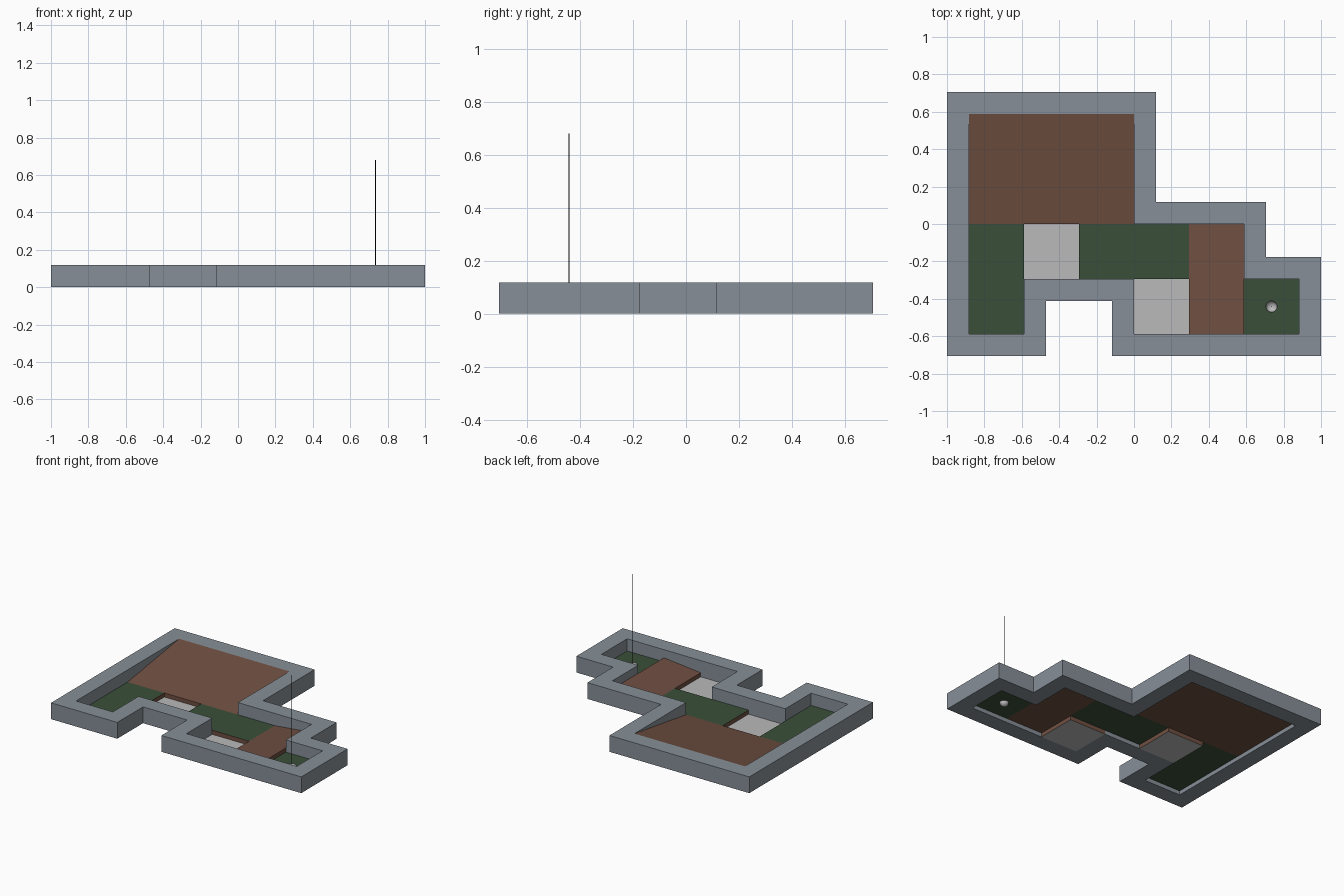
import bpy, bmesh, math

if "Cube" in bpy.data.objects:
    bpy.data.objects.remove(bpy.data.objects["Cube"])

U = 0.294          # one floor cell
W = 0.1176         # kerb width and height
F = 0.0294         # floor level


def material(name, rgb):
    m = bpy.data.materials.new(name)
    m.diffuse_color = (*rgb, 1)
    m.use_nodes = True
    m.node_tree.nodes["Principled BSDF"].inputs["Base Color"].default_value = m.diffuse_color
    return m


GREY = material("slate grey", (0.24, 0.275, 0.31))
GREEN = material("turf green", (0.043, 0.078, 0.042))
BROWN = material("earth brown", (0.16, 0.078, 0.053))
WHITE = material("sand white", (0.49, 0.49, 0.49))
BLACK = material("pole black", (0.008, 0.008, 0.008))


def make(name, verts, faces, mat, closed=False):
    me = bpy.data.meshes.new(name)
    me.from_pydata(verts, [], faces)
    me.materials.append(mat)
    if closed:
        bm = bmesh.new()
        bm.from_mesh(me)
        bmesh.ops.recalc_face_normals(bm, faces=bm.faces)
        bm.to_mesh(me)
        bm.free()
    ob = bpy.data.objects.new(name, me)
    bpy.context.collection.objects.link(ob)
    return ob


def tile(name, x0, x1, y0, y1, z, mat):
    """Flat floor tile, sizes in cells."""
    return make(name, [(x0 * U, y0 * U, z), (x1 * U, y0 * U, z),
                       (x1 * U, y1 * U, z), (x0 * U, y1 * U, z)], [(0, 1, 2, 3)], mat)


def ramp(name, x0, x1, y0, y1, top, along_x):
    """Closed wedge with a flat base, rising along x or y."""
    c = [(x0, y0), (x1, y0), (x1, y1), (x0, y1)]
    low = [(x * U, y * U, F) for x, y in c]
    hi = [(x * U, y * U, top) for x, y in c]
    if along_x:
        a, b, d, e = low[0], low[3], low[1], low[2]
        v = [a, b, d, e, hi[1], hi[2]]
    else:
        v = [low[0], low[1], low[3], low[2], hi[3], hi[2]]
    return make(name, v, [(0, 1, 5, 4), (0, 1, 3, 2), (2, 3, 5, 4), (0, 2, 4), (1, 3, 5)],
                BROWN, closed=True)


# Kerb: inner outline in cells (clockwise), offset outwards by the kerb width
inner = [(-3, 2), (0, 2), (0, 0), (2, 0), (2, -1), (3, -1),
         (3, -2), (0, -2), (0, -1), (-2, -1), (-2, -2), (-3, -2)]
n = len(inner)
verts = []
for i, (x, y) in enumerate(inner):
    ox = oy = 0
    for (ax, ay), (bx, by) in ((inner[i - 1], (x, y)), ((x, y), inner[(i + 1) % n])):
        l = abs(bx - ax) + abs(by - ay)
        ox -= (by - ay) / l
        oy += (bx - ax) / l
    xi, yi = x * U, y * U
    xo, yo = xi + ox * W, yi + oy * W
    verts += [(xi, yi, 0), (xi, yi, W), (xo, yo, W), (xo, yo, 0)]
faces = []
for i in range(n):
    j = (i + 1) % n
    for k in range(4):
        m = (k + 1) % 4
        faces.append((4 * i + k, 4 * i + m, 4 * j + m, 4 * j + k))
make("kerb", verts, faces, GREY, closed=True)

# Turf floors
tile("turf_left", -3, -2, -2, 0, F, GREEN)
tile("turf_middle", -1, 1, -1, 0, F, GREEN)

# Ramps
ramp("large_ramp", -3, 0, 0, 2, W, False)
ramp("small_ramp", 1, 2, -2, 0, 2 * F, True)

# Sand pits with brown edges where they meet the floor
tile("sand_pit_left", -2, -1, -1, 0, 0, WHITE)
tile("sand_pit_right", 0, 1, -2, -1, 0, WHITE)
edges = [((-2, -1), (-2, 0)), ((-2, 0), (-1, 0)), ((-1, 0), (-1, -1)),
         ((0, -1), (1, -1)), ((1, -1), (1, -2))]
for i, ((ax, ay), (bx, by)) in enumerate(edges):
    make("pit_edge_%d" % (i + 1),
         [(ax * U, ay * U, 0), (ax * U, ay * U, F), (bx * U, by * U, F), (bx * U, by * U, 0)],
         [(0, 1, 2, 3)], BROWN)

# End turf with a round hole, and the cup below it
S, R = 24, 0.03
cx, cy = 2.5 * U, -1.5 * U
ring, square = [], []
for i in range(S):
    a = 2 * math.pi * i / S
    c, s = math.cos(a), math.sin(a)
    k = U / 2 / max(abs(c), abs(s))
    ring.append((cx + R * c, cy + R * s, F))
    square.append((cx + k * c, cy + k * s, F))
make("turf_end", ring + square,
     [(i, S + i, S + (i + 1) % S, (i + 1) % S) for i in range(S)], GREEN)

L = 6
cup = [(cx + R * math.cos(t) * math.cos(a), cy + R * math.cos(t) * math.sin(a), F - F * math.sin(t))
       for t in [math.pi / 2 * l / L for l in range(L)]
       for a in [2 * math.pi * i / S for i in range(S)]] + [(cx, cy, 0)]
cf = [(l * S + i, l * S + (i + 1) % S, (l + 1) * S + (i + 1) % S, (l + 1) * S + i)
      for l in range(L - 1) for i in range(S)]
cf += [((L - 1) * S + i, (L - 1) * S + (i + 1) % S, L * S) for i in range(S)]
cup_ob = make("hole_cup", cup, [f[::-1] for f in cf], WHITE)
for p in cup_ob.data.polygons:
    p.use_smooth = True

# Flag pole
bpy.ops.mesh.primitive_cylinder_add(vertices=8, radius=0.002, depth=0.677, location=(cx, cy, 0.3415))
pole = bpy.context.object
pole.name = "flag_pole"
pole.data.materials.append(BLACK)
